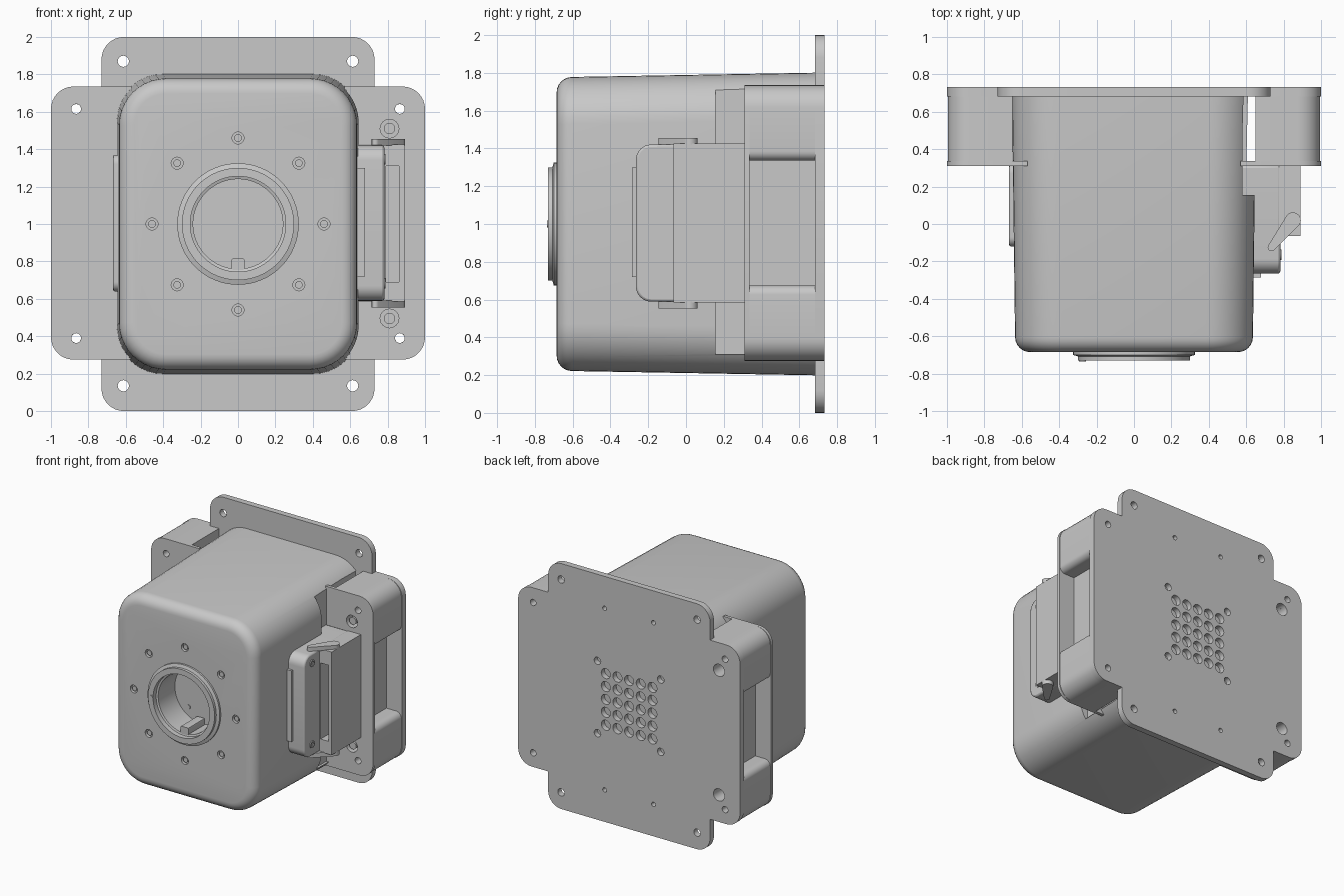
import bpy, bmesh, math
from mathutils import Vector

if "Cube" in bpy.data.objects:
    bpy.data.objects.remove(bpy.data.objects["Cube"])

grey = bpy.data.materials.new("light_grey")
grey.diffuse_color = (0.58, 0.58, 0.58, 1)
grey.use_nodes = True
grey.node_tree.nodes["Principled BSDF"].inputs["Base Color"].default_value = grey.diffuse_color

# ---- helpers ----
AXES = {'X': lambda u, v, d: (d, u, v), 'Y': lambda u, v, d: (u, d, v), 'Z': lambda u, v, d: (u, v, d)}

def rounded(corners, steps=8):
    """Outline of right-angled corners (u, v, radius)."""
    out, n = [], len(corners)
    for i, (u, v, r) in enumerate(corners):
        p = Vector((u, v))
        if r == 0:
            out.append(p)
            continue
        d1 = (Vector(corners[i - 1][:2]) - p).normalized()
        d2 = (Vector(corners[(i + 1) % n][:2]) - p).normalized()
        c = p + r * (d1 + d2)
        for k in range(steps + 1):
            t = math.pi / 2 * k / steps
            out.append(c - r * (d2 * math.cos(t) + d1 * math.sin(t)))
    return out

def rect(u0, u1, v0, v1, r=0, steps=8):
    return rounded([(u0, v0, r), (u1, v0, r), (u1, v1, r), (u0, v1, r)], steps)

def circle(u, v, r, n=24):
    return [Vector((u + r * math.cos(2 * math.pi * k / n), v + r * math.sin(2 * math.pi * k / n))) for k in range(n)]

def add_loft(bm, sections, axis='Y'):
    """Closed skin through (outline, depth) sections."""
    rings = [[bm.verts.new(AXES[axis](p[0], p[1], d)) for p in o] for o, d in sections]
    for a, b in zip(rings, rings[1:]):
        for i in range(len(a)):
            j = (i + 1) % len(a)
            bm.faces.new((a[i], a[j], b[j], b[i]))
    bm.faces.new(rings[0])
    bm.faces.new(rings[-1])

def make(name, solids, axis='Y', bevel=0):
    bm = bmesh.new()
    for s in solids:
        add_loft(bm, s, axis)
    bmesh.ops.recalc_face_normals(bm, faces=bm.faces)
    me = bpy.data.meshes.new(name)
    bm.to_mesh(me)
    bm.free()
    me.materials.append(grey)
    ob = bpy.data.objects.new(name, me)
    bpy.context.collection.objects.link(ob)
    if bevel:
        m = ob.modifiers.new("bevel", 'BEVEL')
        m.width, m.segments, m.limit_method, m.angle_limit = bevel, 2, 'ANGLE', math.radians(50)
    return ob

def slab(outline, d0, d1):
    return [(outline, d0), (outline, d1)]

def select(ob):
    bpy.ops.object.select_all(action='DESELECT')
    ob.select_set(True)
    bpy.context.view_layer.objects.active = ob

def cut(ob, solids, axis='Y'):
    c = make("cutter", solids, axis)
    c.hide_render = True
    m = ob.modifiers.new("cut", 'BOOLEAN')
    m.operation, m.solver, m.object = 'DIFFERENCE', 'EXACT', c
    select(ob)
    bpy.ops.object.modifier_apply(modifier=m.name)
    bpy.data.objects.remove(c)

# ---- main housing: tapered rounded box with filleted front ----
def housing_section(y, inset=0):
    t = (y + 0.685) / 1.37
    w, h = 0.635 + 0.017 * t - inset, 0.777 + 0.024 * t - inset
    return rect(-w, w, 1 - h, 1 + h, 0.25 - inset, 10), y

fillet = 0.08
secs = []
for k in range(7):
    a = math.pi / 2 * k / 6
    secs.append(housing_section(-0.685 + fillet * (1 - math.cos(a)), fillet * (1 - math.sin(a))))
secs.append(housing_section(0.69))
housing = make("housing", [secs])
ring_screws = [(0.46 * math.cos(k * math.pi / 4), 1 + 0.46 * math.sin(k * math.pi / 4)) for k in range(8)]
cut(housing, [slab(circle(0, 1, 0.3, 64), -0.9, -0.42)]
    + [slab(circle(x, z, 0.032), -0.9, -0.66) for x, z in ring_screws])
cut(housing, [slab(rect(0.58, 0.8, 0.31, 1.72), 0.155, 0.8)])   # side opening
make("housing_screws", [slab(circle(x, z, 0.02), -0.676, -0.65) for x, z in ring_screws])

# ---- lens ring with a recessed floor ----
profile = [(.325, -.43), (.325, -.70), (.30, -.708), (.30, -.73), (.255, -.73), (.255, -.69),
           (.24, -.685), (.24, -.47)]
make("lens_ring", [[(circle(0, 1, r, 64), y) for r, y in profile]])
make("lens_ring_keys", [slab(rect(-0.035, 0.035, 0.755, 0.815, 0.008, 2), -0.69, -0.48),
                        slab(circle(-0.275, 1, 0.018), -0.735, -0.7)])
make("lens_floor_studs", [slab(circle(-0.115, 1 + s * 0.135, 0.017), -0.478, -0.46) for s in (-1, 1)])

# ---- cross-shaped back plate with mounting and vent holes ----
R = 0.12
quarter = [(0.73, 0, R), (0.73, 0.275, 0), (1, 0.275, R)]
right = quarter + [(x, 2.01 - z, r) for x, z, r in reversed(quarter)]
right = [(x, 2 if z > 2 else z, r) for x, z, r in right]
plate = make("back_plate", [slab(rounded(right + [(-x, z, r) for x, z, r in reversed(right)]), 0.683, 0.733)])
ear_holes = [(0.865, 0.39), (0.865, 1.615)]
big_holes = [(0.81, 0.495), (0.81, 1.51)]
holes = [(s * 0.613, z, 0.03) for s in (-1, 1) for z in (0.135, 1.87)]
holes += [(s * x, z, 0.026) for s in (-1, 1) for x, z in ear_holes]
holes += [(-x, z, 0.05) for x, z in big_holes]
holes += [(i * 0.105, 1 + j * 0.105, 0.041) for i in range(-2, 3) for j in range(-2, 3)]
holes += [(s * 0.285, 1 + t * 0.295, 0.03) for s in (-1, 1) for t in (-1, 1)]
holes += [(s * 0.22, 1 + t * 0.74, 0.018) for s in (-1, 1) for t in (-1, 1)]
cut(plate, [slab(circle(x, z, r, 20), 0.6, 0.8) for x, z, r in holes])

# ---- side blocks: front flange plus two lobes joined by a recessed wall ----
for s, side in ((-1, "left"), (1, "right")):
    flange = rounded([(s * x, z, r) for x, z, r in
                      [(0.57, 0.275, 0), (1, 0.275, R), (1, 1.735, R), (0.57, 1.735, 0)]])
    ob = make(side + "_front_flange", [slab(flange, 0.31, 0.336)])
    lower = [(0.65, 0.275, 0), (0.995, 0.275, R), (0.995, 0.675, 0.05), (0.86, 0.675, 0)]
    upper = [(x, 2.01 - z, r) for x, z, r in reversed(lower)]
    lobes = make(side + "_side_lobes",
                 [slab(rounded([(s * x, z, r) for x, z, r in lower + upper]), 0.336, 0.684)])
    through = [slab(circle(s * x, z, 0.026), 0.2, 0.9) for x, z in ear_holes]
    if s > 0:
        front = [slab(circle(x, z, 0.05), 0.2, 0.5) for x, z in big_holes]
        cut(ob, through + front)
        cut(lobes, through + front)
        make("right_flange_screws", [slab(circle(x, z, 0.03), 0.32, 0.52) for x, z in big_holes])
    else:
        cut(ob, through)
        cut(lobes, through + [slab(circle(-x, z, 0.05), 0.5, 0.9) for x, z in big_holes])

# ---- thin panel on the left side ----
make("left_panel", [slab(rect(-0.12, 0.32, 0.64, 1.37, 0.05), -0.667, -0.6)], 'X', 0.008)

# ---- connector box on the right side ----
outline = rounded([(-0.265, 0.59, 0.08), (0.312, 0.585, 0), (0.312, 1.425, 0), (-0.265, 1.42, 0.08)])
make("connector_box", [slab(outline, 0.57, 0.782)], 'X', 0.012)
cover = make("connector_cover", [slab(rect(-0.065, 0.312, 0.585, 1.425), 0.775, 0.89)], 'X')
cut(cover, [slab(rect(0.79, 0.862, 0.69, 1.31), -0.2, 0.1)])
make("connector_gasket", [slab(rect(0.62, 0.68, 0.72, 1.3), -0.285, -0.2)])
screws = [(-0.165, 0.683), (-0.165, 1.345)]
make("connector_screws", [[(circle(y, z, 0.028), 0.77), (circle(y, z, 0.028), 0.789),
                           (circle(y, z, 0.016), 0.789), (circle(y, z, 0.016), 0.783)] for y, z in screws], 'X')

# ---- latch levers above and below the connector ----
a, b = Vector((0.735, -0.125)), Vector((0.85, 0.02))
ang = math.atan2(b.y - a.y, b.x - a.x)
lever = []
for c, r, start in ((b, 0.042, ang - math.pi / 2), (a, 0.02, ang + math.pi / 2)):
    for k in range(11):
        t = start + math.pi * k / 10
        lever.append(c + r * Vector((math.cos(t), math.sin(t))))
make("latch_levers", [slab(lever, 1.42, 1.455), slab(lever, 0.553, 0.59)], 'Z')

# ---- smooth shading with crisp edges ----
for ob in list(bpy.context.scene.objects):
    select(ob)
    bpy.ops.object.shade_smooth_by_angle(angle=math.radians(32))
